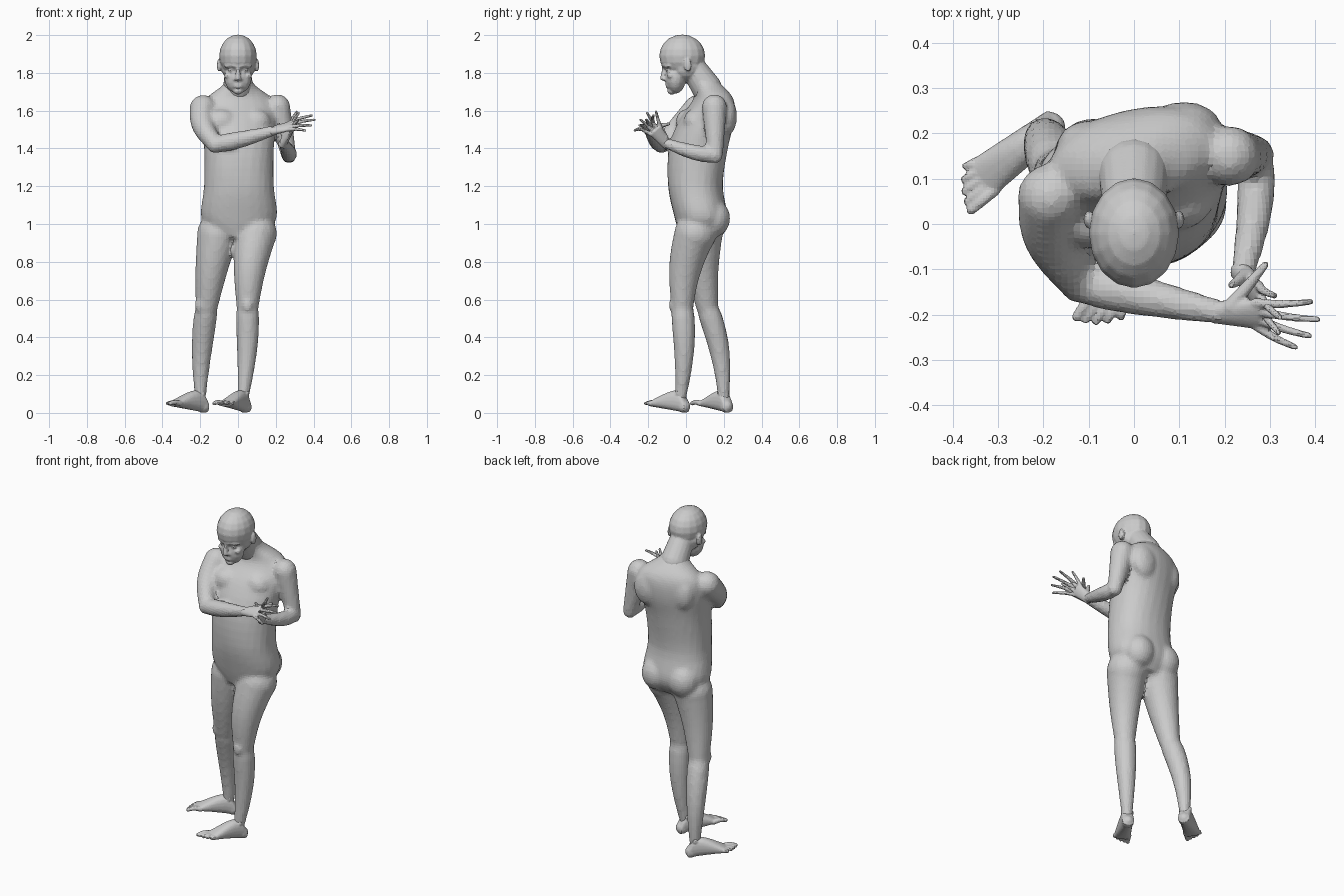
import bpy, bmesh
from math import cos, sin, pi, tau, copysign, radians
from mathutils import Vector, Matrix

default_cube = bpy.data.objects.get("Cube")
if default_cube:
    bpy.data.objects.remove(default_cube)

shade = 0.6, 0.6, 0.6, 1
grey = bpy.data.materials.new("plain_grey")
grey.use_nodes = True
grey.diffuse_color = shade
grey.node_tree.nodes["Principled BSDF"].inputs["Base Color"].default_value = shade
up = Vector((0, 0, 1))


def signed_power(value, exponent):
    return copysign(abs(value) ** exponent, value)


def loft(bm, rings, squareness=1.0, sides=18):
    """Skin closed rings, each given as centre, half axis, other half axis."""
    loops = []
    for centre, across, along in rings:
        angles = [tau * i / sides for i in range(sides)]
        loops.append([bm.verts.new(centre + across * signed_power(cos(angle), squareness)
                                   + along * signed_power(sin(angle), squareness))
                      for angle in angles])
    for lower, upper in zip(loops, loops[1:]):
        for i in range(sides):
            j = (i + 1) % sides
            bm.faces.new((lower[i], lower[j], upper[j], upper[i]))
    bm.faces.new(loops[0][::-1])
    bm.faces.new(loops[-1])


def ball(bm, centre, radii):
    matrix = Matrix.Translation(centre) @ Matrix.Diagonal((*radii, 1))
    bmesh.ops.create_uvsphere(bm, u_segments=16, v_segments=10, radius=1, matrix=matrix)


def segment(bm, start, end, thick, thin, bulge=0, bow=(0, 0, 0), steps=8):
    """Tapered limb with round ends, a muscle bulge near the start and a bowed axis."""
    start, end, bow = Vector(start), Vector(end), Vector(bow)
    axis = (end - start).normalized()
    across = axis.orthogonal().normalized()
    along = axis.cross(across)
    rings = []
    for i in range(steps + 1):
        t = i / steps
        radius = thick + (thin - thick) * t + bulge * sin(pi * t ** 0.6)
        rings.append((start.lerp(end, t) + bow * sin(pi * t), across * radius, along * radius))
    loft(bm, rings)
    ball(bm, start, [thick] * 3)
    ball(bm, end, [thin] * 3)


def smooth_keys(keys, steps=4):
    """Pass a smooth curve through the key rows."""
    keys = [Vector(key) for key in keys]
    padded = [keys[0], *keys, keys[-1]]
    rows = []
    for a, b, c, d in zip(padded, padded[1:], padded[2:], padded[3:]):
        for i in range(steps):
            t = i / steps
            rows.append(b + (c - a) * t / 2 + (a - b * 2.5 + c * 2 - d / 2) * t * t
                        + (b * 3 - a - c * 3 + d) * t ** 3 / 2)
    return rows + [keys[-1]]


def finish(bm, name, voxel, relaxing):
    """Fuse the overlapping forms into one skin with flat facets."""
    bmesh.ops.recalc_face_normals(bm, faces=bm.faces[:])
    mesh = bpy.data.meshes.new(name)
    bm.to_mesh(mesh)
    bm.free()
    mesh.materials.append(grey)
    part = bpy.data.objects.new(name, mesh)
    bpy.context.scene.collection.objects.link(part)
    fuse = part.modifiers.new("fuse", 'REMESH')
    fuse.mode = 'VOXEL'
    fuse.voxel_size = voxel
    relax = part.modifiers.new("relax", 'SMOOTH')
    relax.factor = 0.5
    relax.iterations = relaxing


# Torso keys: height, centre y, half width, half depth; the chest twists to the left
body = bmesh.new()
torso_keys = [(0.93, 0.07, 0.12, 0.1), (1.03, 0.08, 0.2, 0.14), (1.2, 0.05, 0.185, 0.145),
              (1.4, 0.065, 0.185, 0.155), (1.55, 0.11, 0.2, 0.14), (1.66, 0.145, 0.18, 0.1),
              (1.74, 0.11, 0.08, 0.075), (1.8, 0.05, 0.065, 0.07)]
torso_rings = []
for height, y, width, depth in smooth_keys(torso_keys):
    twist = radians(13) * min(max((height - 1.2) / 0.3, 0), 1)
    turn = Matrix.Rotation(twist, 3, 'Z')
    torso_rings.append((Vector((0.005, y, height)), turn @ Vector((width, 0, 0)),
                        turn @ Vector((0, depth, 0))))
loft(body, torso_rings, squareness=0.9, sides=24)

# Chest, shoulder blade and buttock on each side
for side in (-1, 1):
    ball(body, (side * 0.09, 0.03 + side * 0.02, 1.54), (0.085, 0.065, 0.07))
    ball(body, (0.01 + side * 0.1, 0.2 + side * 0.02, 1.57), (0.08, 0.05, 0.1))
    ball(body, (side * 0.09, 0.145, 1.03), (0.09, 0.09, 0.1))


# Legs: the left one leads, the right one trails
def leg(hip, knee, ankle, thigh_bow, calf_bow, heading):
    segment(body, hip, knee, 0.112, 0.06, bow=thigh_bow)
    segment(body, knee, ankle, 0.056, 0.028, 0.012, calf_bow)
    ball(body, Vector(knee) + Vector(heading) * 0.04, (0.032, 0.032, 0.045))


left_heading, right_heading = (-0.5, -0.85, 0), (-0.8, -0.6, 0)
leg((0.095, 0.05, 0.95), (0.05, -0.02, 0.57), (0.025, -0.03, 0.06),
    (-0.01, -0.02, 0), (0.01, 0.015, 0), (0, -1, 0))
leg((-0.105, 0.085, 0.95), (-0.165, 0.11, 0.57), (-0.2, 0.2, 0.06),
    (-0.005, -0.01, 0), (-0.01, 0.025, 0), right_heading)


# Arms: the right one folds across the chest, the left one reaches forward
def arm(shoulder, elbow, wrist, thick, thin, upper_bow, lower_bow):
    segment(body, shoulder, elbow, thick, thin, bow=upper_bow)
    segment(body, elbow, wrist, thin - 0.005, 0.027, 0.01, lower_bow)


right_wrist, left_wrist = Vector((0.19, -0.195, 1.495)), Vector((0.24, -0.11, 1.43))
arm((-0.185, 0.06, 1.61), (-0.12, -0.13, 1.42), right_wrist, 0.073, 0.046,
    (-0.03, 0, 0), (0, 0, -0.005))
arm((0.21, 0.15, 1.62), (0.27, 0.155, 1.36), left_wrist, 0.067, 0.04,
    (0, 0, 0), (0.01, 0, -0.01))
finish(body, "body", 0.014, 3)

# Head, bowed slightly: cranium, temples, jaw, chin and neck
head = bmesh.new()
ball(head, (0, -0.02, 1.89), (0.1, 0.122, 0.113))
ball(head, (0, 0, 1.83), (0.09, 0.09, 0.08))
ball(head, (0, -0.055, 1.775), (0.073, 0.055, 0.085))
ball(head, (0, -0.075, 1.705), (0.027, 0.025, 0.02))
segment(head, (0, 0.03, 1.84), (0, 0.11, 1.72), 0.066, 0.08)

# Face: nose, lips, and the paired features
segment(head, (0, -0.115, 1.835), (0, -0.122, 1.772), 0.009, 0.015)
for lip_height in (1.74, 1.727):
    ball(head, (0, -0.096, lip_height), (0.028, 0.013, 0.007))
for side in (-1, 1):
    segment(head, (0, -0.12, 1.835), (side * 0.066, -0.09, 1.835), 0.01, 0.008, bow=(0, -0.01, 0.005))
    ball(head, (side * 0.036, -0.094, 1.813), (0.017, 0.013, 0.009))
    ball(head, (side * 0.05, -0.08, 1.785), (0.024, 0.02, 0.016))
    ball(head, (side * 0.014, -0.112, 1.767), (0.009, 0.011, 0.008))
    ball(head, (side * 0.1, 0.01, 1.84), (0.012, 0.02, 0.036))
finish(head, "head", 0.007, 2)


# Hands: a flat palm with four fingers fanned out by angle, and a thumb
def hand(name, wrist, knuckles, across, first_angle, spread, reach, thumb_tip):
    bm = bmesh.new()
    knuckles, across = Vector(knuckles), Vector(across).normalized()
    palm = knuckles - wrist
    ahead = palm.normalized()
    normal = ahead.cross(across).normalized()
    loft(bm, [(wrist + palm * t, across * (0.028 + 0.012 * t), normal * (0.022 - 0.008 * t))
              for t in (-0.2, 0, 0.3, 0.6, 1)])
    for finger in range(4):
        angle = radians(first_angle - spread * finger)
        root = knuckles + across * (0.03 - 0.02 * finger) - palm * 0.12
        length = reach * (1 - 0.06 * abs(finger - 1))
        tip = knuckles + (ahead * cos(angle) + across * sin(angle)) * length
        segment(bm, root, tip, 0.011, 0.007, bow=normal * 0.006)
    segment(bm, wrist + palm * 0.25 + across * 0.015, thumb_tip, 0.018, 0.008)
    finish(bm, name, 0.005, 1)


hand("right_hand", right_wrist, (0.28, -0.2, 1.52), (0, 0.8, 0.55), 20, 22, 0.13, (0.29, -0.09, 1.53))
hand("left_hand", left_wrist, (0.28, -0.165, 1.5), (0, 0.8, 0.65), 40, 28, 0.105, (0.215, -0.135, 1.53))


# Feet: a wedge that falls from instep to ball, a round heel, ankle bones and five toes
def foot(name, heel, heading, big_toe_side):
    bm = bmesh.new()
    heel, ahead = Vector(heel), Vector(heading).normalized()
    across = ahead.cross(up) * big_toe_side
    rings = []
    for i in range(9):
        t = i / 8
        top, sole = 0.06 + 0.06 * sin(pi * t ** 0.55), 0.035 * t
        rings.append((heel + ahead * 0.22 * t + up * (top + sole) / 2,
                      across * (0.033 + 0.015 * t), up * (top - sole) / 2))
    loft(bm, rings, squareness=0.85)
    ball(bm, heel + ahead * 0.02 + up * 0.035, [0.035] * 3)
    for toe in range(5):
        radius = 0.011 if toe else 0.015
        offset = across * (0.036 - 0.0185 * toe)
        root = heel + ahead * 0.2 + offset + up * 0.05
        tip = heel + ahead * (0.268 - 0.003 * toe ** 2) + offset * 1.15 + up * 0.05
        segment(bm, root, tip, radius, radius * 0.75, bow=up * 0.006)
    for side in (-1, 1):
        ball(bm, heel + ahead * 0.04 + across * side * 0.024 + up * 0.105, (0.013, 0.013, 0.017))
    finish(bm, name, 0.006, 1)


foot("right_foot", (-0.17, 0.225, 0), right_heading, -1)
foot("left_foot", (0.045, 0.005, 0), left_heading, 1)
